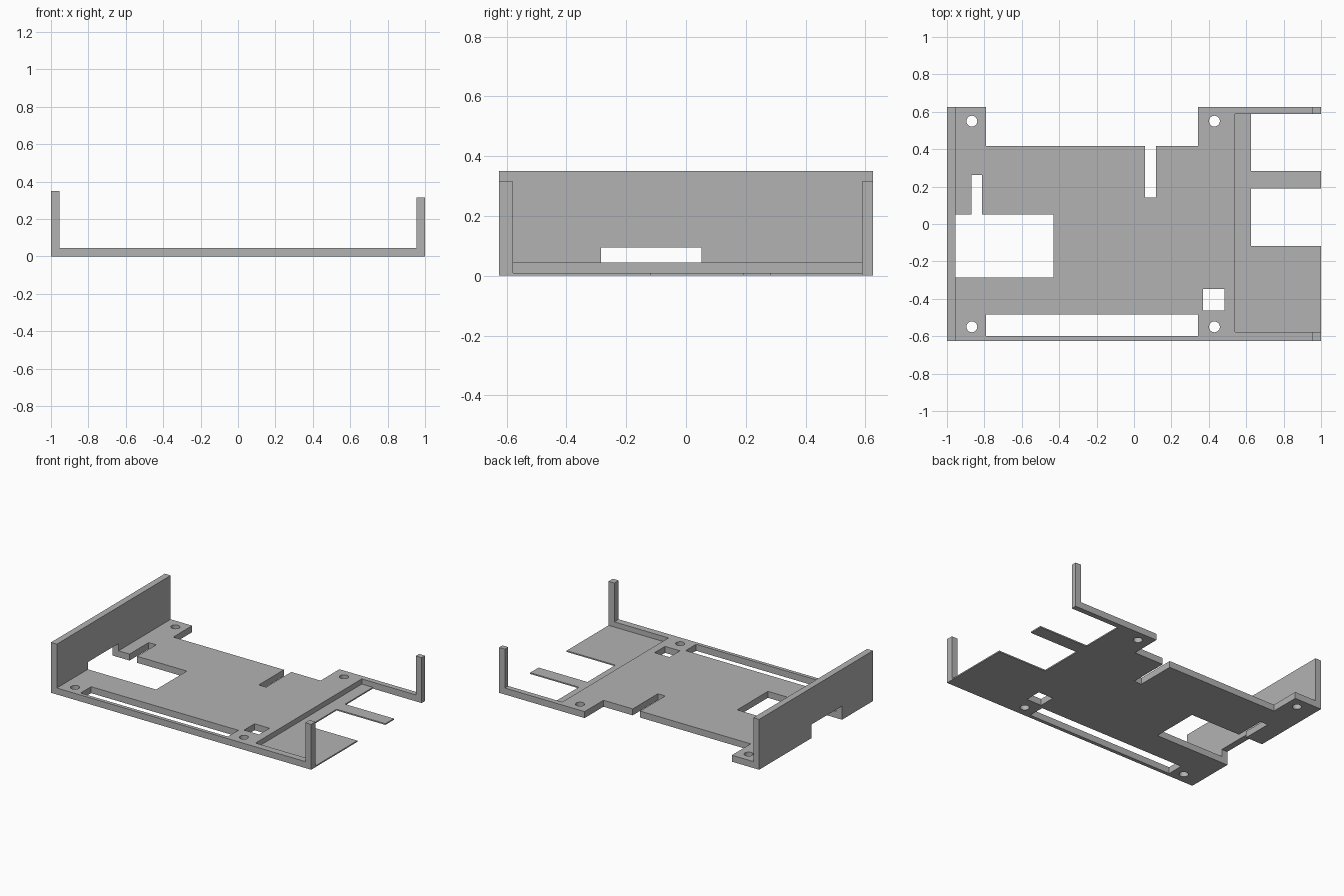
import bpy
from mathutils import Vector

cube = bpy.data.objects.get("Cube")
if cube:
    bpy.data.objects.remove(cube, do_unlink=True)

grey = bpy.data.materials.new("plain grey")
grey.use_nodes = True
colour = (0.45, 0.45, 0.45, 1)
grey.diffuse_color = colour
grey.node_tree.nodes["Principled BSDF"].inputs["Base Color"].default_value = colour

FLOOR, THIN, WALL = 0.045, 0.009, 0.045
HALF = 0.625            # half depth of the tray
FRONT, BACK = -0.578, 0.588   # inner edges of the corner posts
OUT = 0.1               # overshoot so that cuts pass right through


def box(name, x, y, z):
    """Box spanning the given (low, high) ranges."""
    bpy.ops.mesh.primitive_cube_add(size=1)
    ob = bpy.context.object
    ob.name = name
    low, high = (Vector(p) for p in zip(x, y, z))
    for v in ob.data.vertices:
        v.co = (low + high) / 2 + v.co * (high - low)
    ob.data.materials.append(grey)
    return ob


def combine(body, tool, operation):
    """Apply a boolean and discard the tool."""
    mod = body.modifiers.new(tool.name, "BOOLEAN")
    mod.operation = operation
    mod.solver = "EXACT"
    mod.object = tool
    bpy.context.view_layer.objects.active = body
    bpy.ops.object.modifier_apply(modifier=mod.name)
    bpy.data.objects.remove(tool, do_unlink=True)


def cut(name, x, y, z=(-OUT, 0.2)):
    combine(tray, box(name, x, y, z), "DIFFERENCE")


# Floor plate with the tall end wall and two corner posts
tray = box("mounting_tray", (-1, 1), (-HALF, HALF), (0, FLOOR))
combine(tray, box("end_wall", (-1, WALL - 1), (-HALF, HALF), (0, 0.35)), "UNION")
for y in ((-HALF, FRONT), (BACK, HALF)):
    combine(tray, box("corner_post", (1 - WALL, 1), y, (0, 0.315)), "UNION")

# Shallow recess and the openings that leave thin tongues
cut("recess", (0.54, 1 + OUT), (FRONT, BACK), (THIN, 0.4))
cut("tongue_gap", (0.625, 1 + OUT), (-0.118, 0.19))
cut("tongue_gap", (0.625, 1 + OUT), (0.283, BACK))

# Port opening through the floor and the foot of the end wall
cut("port_opening", (-1 - OUT, -0.43), (-0.285, 0.052), (-OUT, 0.095))
cut("port_slot", (-0.87, -0.812), (0, 0.262))

# Back cut-out with its notch, front slot and square hole
cut("back_cutout", (-0.79, 0.342), (0.418, HALF + OUT))
cut("back_notch", (0.06, 0.117), (0.142, 0.5))
cut("front_slot", (-0.79, 0.342), (-0.6, -0.485))
cut("square_hole", (0.37, 0.485), (-0.462, -0.347))

# Four screw holes
for x in (-0.867, 0.43):
    for y in (-0.55, 0.55):
        bpy.ops.mesh.primitive_cylinder_add(vertices=32, radius=0.029, depth=0.4, location=(x, y, 0))
        hole = bpy.context.object
        hole.name = "screw_hole"
        hole.data.materials.append(grey)
        combine(tray, hole, "DIFFERENCE")

# Crisp flat faces, smooth screw holes
bpy.ops.object.select_all(action="DESELECT")
tray.select_set(True)
bpy.context.view_layer.objects.active = tray
bpy.ops.object.shade_smooth_by_angle()
